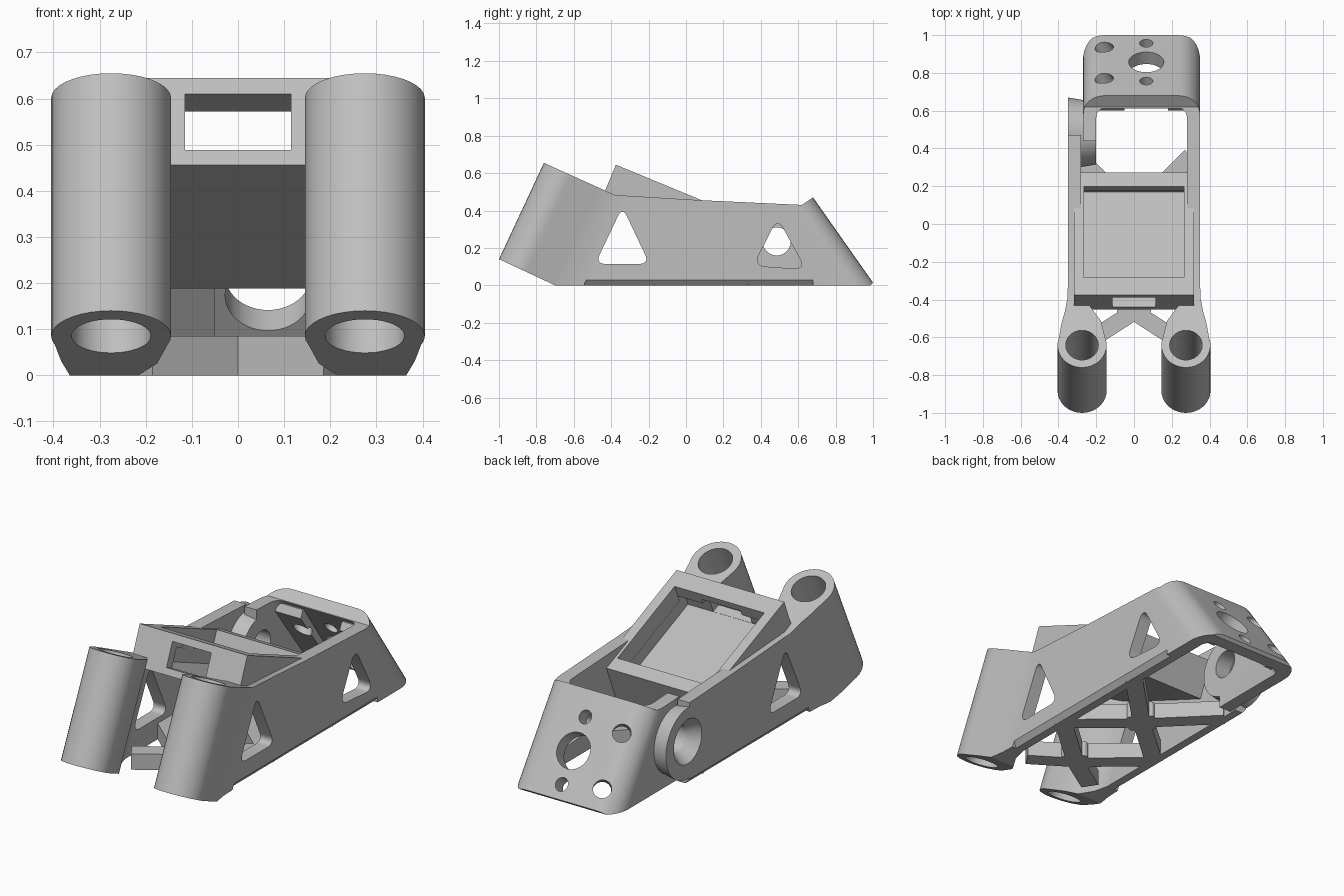
import bpy, bmesh, math
from mathutils import Vector

cube = bpy.data.objects.get("Cube")
if cube:
    bpy.data.objects.remove(cube, do_unlink=True)

grey = bpy.data.materials.new("light grey plastic")
grey.use_nodes = True
grey.diffuse_color = (0.52, 0.52, 0.52, 1)
grey.node_tree.nodes["Principled BSDF"].inputs["Base Color"].default_value = (0.52, 0.52, 0.52, 1)


def add(name, bm):
    bmesh.ops.recalc_face_normals(bm, faces=bm.faces)
    me = bpy.data.meshes.new(name)
    bm.to_mesh(me)
    bm.free()
    ob = bpy.data.objects.new(name, me)
    bpy.context.collection.objects.link(ob)
    me.materials.append(grey)
    return ob


def prism(name, pts, vec, radius=0.0):
    """Extrude a polygon along vec, optionally rounding the edges along vec."""
    bm = bmesh.new()
    vec = Vector(vec)
    a = [bm.verts.new(p) for p in pts]
    b = [bm.verts.new(Vector(p) + vec) for p in pts]
    bm.faces.new(a)
    bm.faces.new(b)
    rails = []
    for i in range(len(a)):
        j = (i + 1) % len(a)
        bm.faces.new((a[i], a[j], b[j], b[i]))
    for v, w in zip(a, b):
        rails.append(bm.edges.get((v, w)))
    if radius:
        bmesh.ops.bevel(bm, geom=rails, offset=radius, segments=8, profile=0.5, affect='EDGES')
    return add(name, bm)


def side(name, yz, x0, x1, radius=0.0):
    return prism(name, [(x0, y, z) for y, z in yz], (x1 - x0, 0, 0), radius)


def plan(name, xy, z0, z1, radius=0.0):
    return prism(name, [(x, y, z0) for x, y in xy], (0, 0, z1 - z0), radius)


def cylinder(name, centre, axis, r1, depth, r2=None):
    bm = bmesh.new()
    bmesh.ops.create_cone(bm, cap_ends=True, segments=48, radius1=r1,
                          radius2=r1 if r2 is None else r2, depth=depth)
    q = Vector((0, 0, 1)).rotation_difference(Vector(axis))
    bmesh.ops.transform(bm, matrix=q.to_matrix().to_4x4(), verts=bm.verts)
    bmesh.ops.translate(bm, vec=centre, verts=bm.verts)
    return add(name, bm)


def cut(ob, *cutters, op='DIFFERENCE'):
    bpy.context.view_layer.objects.active = ob
    for c in cutters:
        c.hide_render = True
        m = ob.modifiers.new("cut", 'BOOLEAN')
        m.operation, m.solver, m.object = op, 'EXACT', c
        bpy.ops.object.modifier_apply(modifier=m.name)


# Overall side silhouette, used to trim the swept parts
envelope = side("envelope_cutter", [(-1, .14), (-.76, .655), (-.38, .483), (.08, .455), (.62, .43),
                                    (.68, .47), (1, .015), (.985, 0), (-.7, 0)], -1, 1)
wall_yz = [(-.64, 0), (-.44, .5), (-.38, .483), (.08, .455)]

# Window cutters in the side walls
front_window = side("front_window_cutter", [(-.485, .115), (-.195, .115), (-.34, .42)], -1, 1, .05)
rear_window = side("rear_window_cutter", [(.36, .105), (.64, .085), (.49, .36)], .1, 1, .06)
pivot = (0.485, 0.235)
pivot_hole = cylinder("pivot_hole_cutter", (-.3, *pivot), (1, 0, 0), .075, .4)
pivot_sink = cylinder("pivot_sink_cutter", (-.32, *pivot), (1, 0, 0), .125, .08, .07)

# Lower outside edges are chamfered
chamfers = []
for s in (-1, 1):
    chamfers.append(prism("chamfer_cutter", [(s * .325, -.62, -.001), (s * .5, -.62, -.001), (s * .5, -.62, .03),
                                             (s * .351, -.62, .03)], (0, 1.3, 0)))

# Main shell: rounded footprint swept along the sloping rear plate
slope = Vector((0, -.32, .455))


def sweep(name, x0, x1, y1, radius):
    start = Vector((0, .0, 0)) - slope * .3
    return prism(name, [Vector(p) + start for p in
                        ((x0, -3, 0), (x1, -3, 0), (x1, y1, 0), (x0, y1, 0))], slope * 2, radius)


shell = sweep("shell", -.27, .35, 1.01, .115)
cut(shell, envelope, op='INTERSECT')
shell_front = side("shell_front_cutter", [(-.64, -.5), (-.64, 0), (-.42, .53), (-.42, 1), (-2, 1), (-2, -.5)], -1, 1)
inner = sweep("inner_cutter", -.2, .28, .915, .04)
wide = plan("wide_cutter", [(-.5, -2), (.28, -2), (.28, .44), (-.5, .44)], -1, 2)
cut(shell, shell_front, inner, wide)

# Mounting pads behind the rear plate
pads = []
for i, (x0, x1) in enumerate(((-.22, -.05), (.18, .3))):
    pads.append(side("plate_pad_%d" % i, [(.62, .41), (.67, .42), (.93, .04), (.85, .04), (.6, .37)], x0, x1))

# Holes through the rear plate
normal = Vector((0, .818, .575))


def plate_hole(x, y, r, tilt=0.0):
    z = (1 - y) * .455 / .32 + .01
    return cylinder("plate_hole_cutter", (x, y, z), normal + Vector((tilt, 0, 0)), r, .36)


holes = [plate_hole(.065, .855, .093), plate_hole(.065, .955, .035), plate_hole(.065, .755, .035),
         plate_hole(-.16, .935, .045, -.6), plate_hole(-.16, .77, .045, -.6)]
cut(shell, front_window, rear_window, pivot_hole, chamfers[1], *holes)
for p in pads:
    cut(p, *holes)

# Left-hand wall ending in a round pivot boss
wall = side("offset_wall", wall_yz + [(.47, .437), (.47, 0)], -.35, -.28)
boss = cylinder("pivot_boss", (-.275, .48, .225), (1, 0, 0), .19, .15, .165)
cut(wall, front_window, pivot_hole, pivot_sink, chamfers[0])
cut(boss, pivot_hole, pivot_sink)

# Leaning front tubes with webs fairing into the walls
along = Vector((0, .423, .906))
across = Vector((0, .906, -.423))
corner = Vector((0, -1, .14))
tubes = []
for s in (-1, 1):
    arc = [math.radians(a) for a in range(70, 291, 10)]
    section = [(.13 + .13 * math.cos(a), .275 + .13 * math.sin(a)) for a in arc]
    section += [(.27, .175), (.33, .215), (.4, .262), (.47, .28), (.47, .35), (.4, .353), (.33, .365), (.26, .383)]
    pts = [corner + across * u + Vector((s * x, 0, 0)) - along * .4 for u, x in section]
    tube = prism("front_tube_" + ("right" if s < 0 else "left"), pts, along * 1.4)
    bore = cylinder("bore_cutter", corner + across * .13 + Vector((s * .275, 0, 0)) + along * .3,
                    along, .086, 2)
    cut(tube, envelope, op='INTERSECT')
    cut(tube, bore, front_window)
    tubes.append(tube)

# Tilted tray between the walls
origin, run, up = Vector((-.375, .645)), Vector((.924, -.382)), Vector((.382, .924))


def tray_block(name, x, s0, s1, d0, d1):
    yz = [origin + run * s - up * d for s, d in ((s0, d0), (s1, d0), (s1, d1), (s0, d1))]
    return side(name, [tuple(p) for p in yz], -x, x)


tray = tray_block("tray", .318, 0, .7, 0, .205)
cut(tray, tray_block("opening_cutter", .265, .1, .622, -.1, .1),
    tray_block("pocket_cutter", .264, .05, .66, .066, .17),
    tray_block("slot_cutter", .115, -.1, .12, .038, .169))

# Diagonal floor lattice
bars = []


def bar(x0, y0, x1, y1, w=.045):
    d = Vector((x1 - x0, y1 - y0)).normalized() * w
    xy = [(x0 - d.y, y0 + d.x), (x0 + d.y, y0 - d.x), (x1 + d.y, y1 - d.x), (x1 - d.y, y1 + d.x)]
    bars.append(plan("floor_bar_%d" % len(bars), xy, 0, .085))


for s in (-1, 1):
    bar(0, .06, s * .3, .36)
    bar(0, .06, s * .3, -.2)
    bar(0, -.465, s * .3, -.2)
    bar(0, -.465, s * .21, -.6)
plan("floor_hub_rear", [(-.1, .06), (0, -.04), (.1, .06), (0, .16)], 0, .084, .02)
plan("floor_hub_front", [(-.1, -.465), (0, -.52), (.1, -.465), (0, -.37)], 0, .084, .02)

# Remove the cutters and finish the shading
for ob in list(bpy.data.objects):
    if "_cutter" in ob.name:
        bpy.data.objects.remove(ob, do_unlink=True)
bpy.ops.object.select_all(action='DESELECT')
for ob in [shell, wall, boss, tray] + tubes + pads + bars:
    ob.select_set(True)
bpy.context.view_layer.objects.active = shell
bpy.ops.object.shade_smooth_by_angle(angle=math.radians(22))
